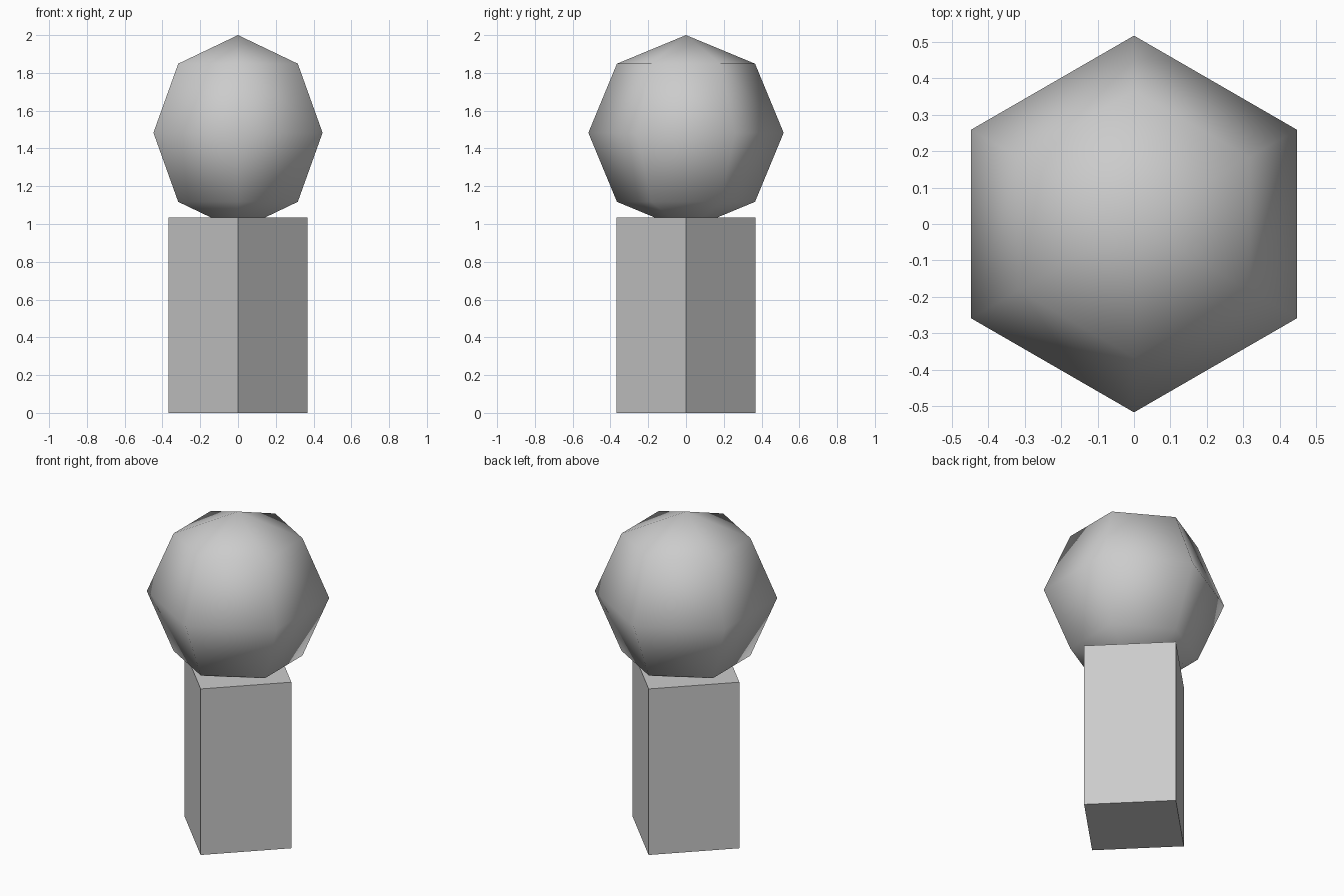
import bpy

if "Cube" in bpy.data.objects:
    bpy.data.objects.remove(bpy.data.objects["Cube"])

R = 0.517        # ball radius
POST_R = 0.368   # post corner radius
POST_H = 1.035

# Square post, corners pointing along the axes
bpy.ops.mesh.primitive_cylinder_add(vertices=4, radius=POST_R, depth=POST_H,
                                    location=(0, 0, POST_H / 2))
post = bpy.context.object
post.name = "post"
bpy.ops.object.shade_flat()

# Low-poly smooth-shaded ball, slightly sunk into the post
bpy.ops.mesh.primitive_uv_sphere_add(segments=6, ring_count=4, radius=R,
                                     location=(0, 0, 2 - R))
ball = bpy.context.object
ball.name = "ball"
bpy.ops.object.shade_smooth()
